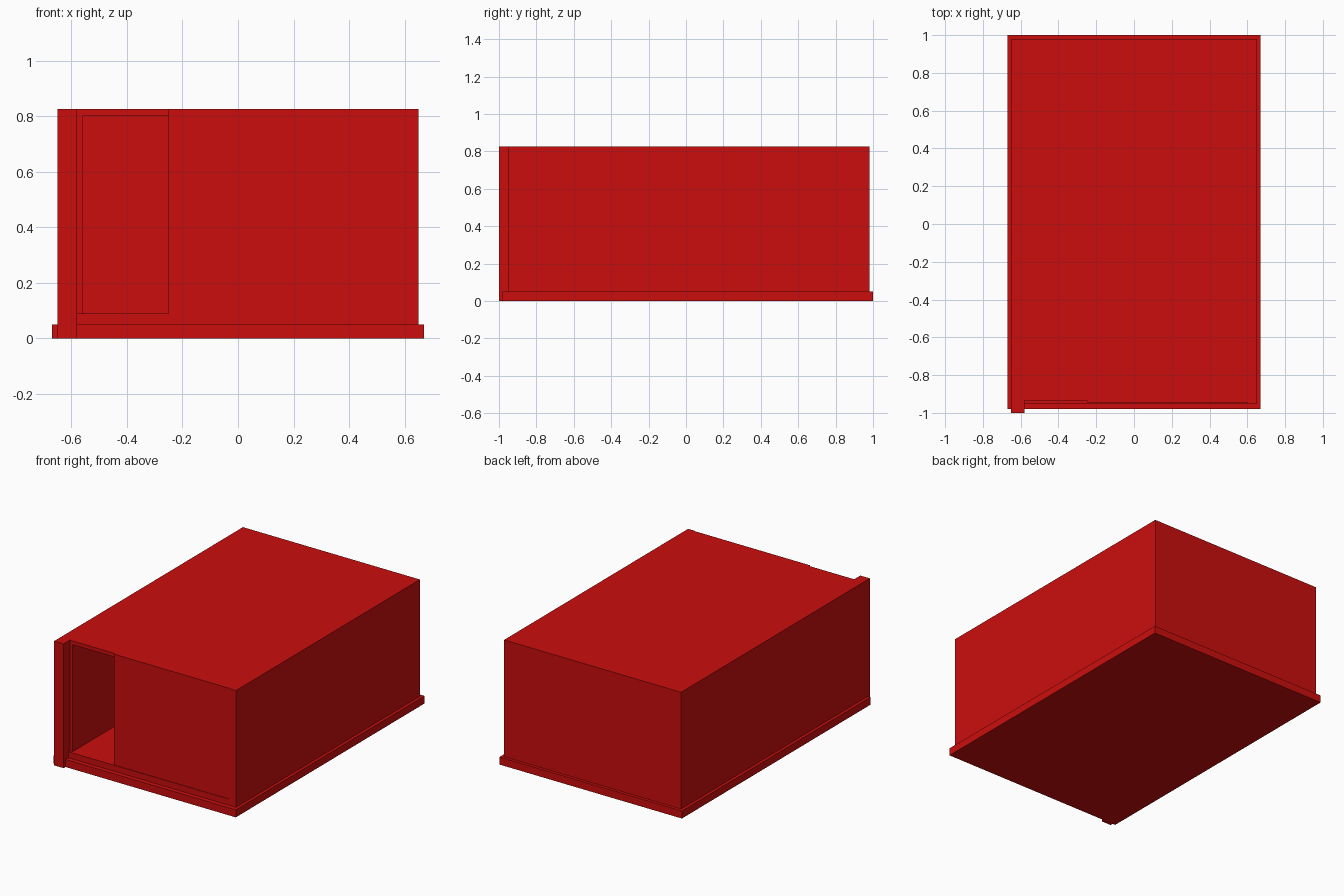
import bpy

cube = bpy.data.objects.get("Cube")
if cube:
    bpy.data.objects.remove(cube, do_unlink=True)

red = bpy.data.materials.new("red")
red.use_nodes = True
colour = (0.6, 0.004, 0.004, 1)
red.diffuse_color = colour
red.node_tree.nodes["Principled BSDF"].inputs["Base Color"].default_value = colour


def box(name, x, y, z):
    """Add a box that spans the given (low, high) ranges."""
    bpy.ops.mesh.primitive_cube_add(size=1)
    ob = bpy.context.object
    ob.name = name
    spans = (x, y, z)
    for v in ob.data.vertices:
        v.co = [lo if c < 0 else hi for c, (lo, hi) in zip(v.co, spans)]
    ob.data.materials.append(red)
    return ob


# Main levels and edges
SIDE, BACK, FRONT = 0.65, 0.98, -0.95
LEDGE, FLOOR, CEILING, TOP = 0.05, 0.09, 0.80, 0.825
SLOT, JAMB, DOOR_EDGE, CORNER = -0.58, -0.56, -0.25, 0.60
PANEL, RECESS, INNER_BACK = -0.946, -0.935, 0.93

# Base slab and raised floor
box("base", (-0.67, 0.67), (-0.98, 1.0), (0, LEDGE))
box("floor", (SLOT, CORNER), (FRONT, INNER_BACK), (LEDGE, FLOOR))

# Walls around the hollow room
box("right_wall", (-SIDE, SLOT), (FRONT, BACK), (LEDGE, TOP))
box("left_wall", (CORNER, SIDE), (FRONT, BACK), (LEDGE, TOP))
box("back_wall", (SLOT, CORNER), (INNER_BACK, BACK), (LEDGE, TOP))
box("door_jamb", (SLOT, JAMB), (RECESS, INNER_BACK), (FLOOR, TOP))

# Front panel beside the open doorway
box("front_panel", (DOOR_EDGE, CORNER), (PANEL, RECESS), (FLOOR, TOP))

# Roof, whose front edge forms the door header
box("roof", (JAMB, CORNER), (RECESS, INNER_BACK), (CEILING, TOP))

# Corner post standing in front of the wall
box("corner_post", (-SIDE, SLOT), (-1.0, FRONT), (0, TOP))
